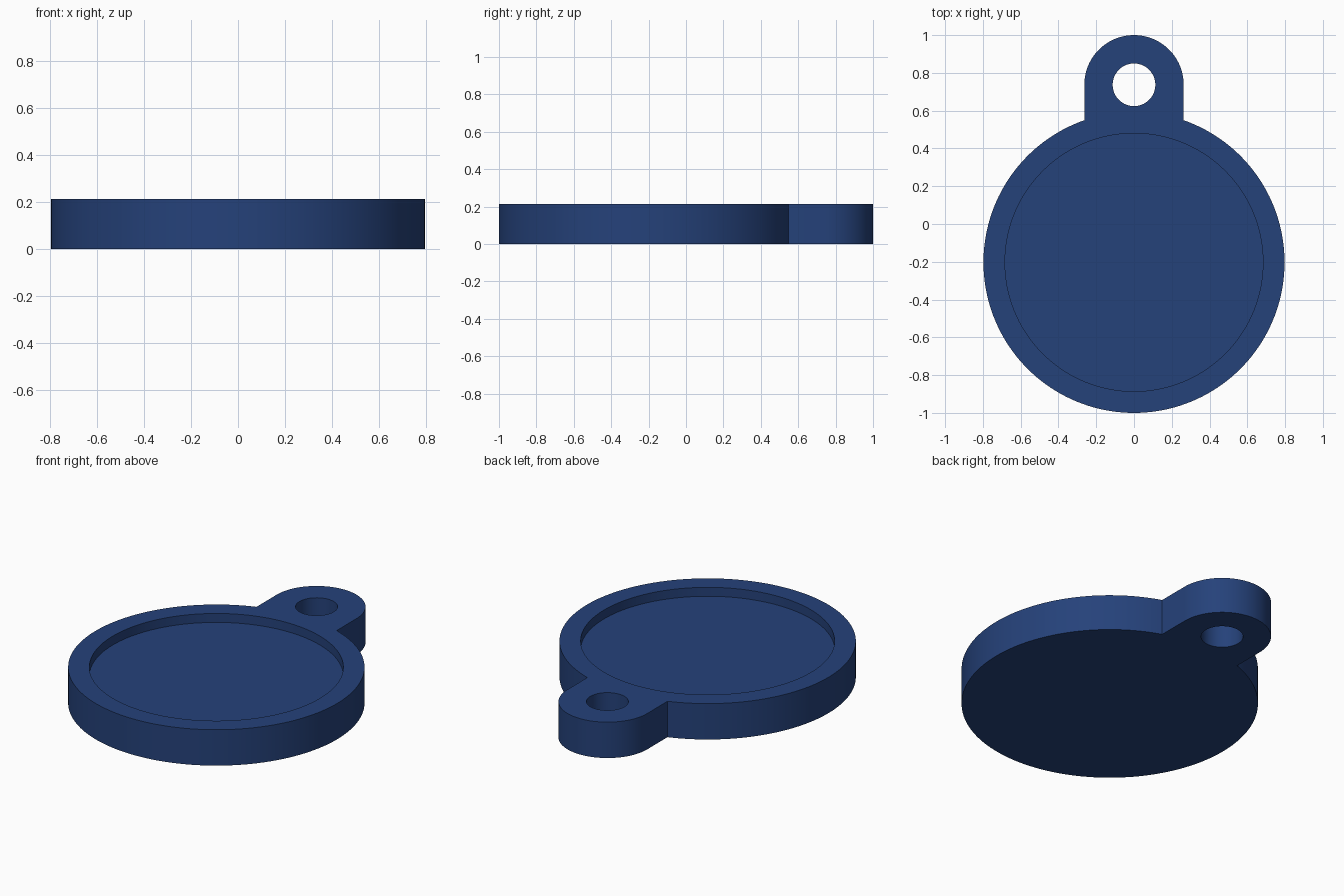
import bpy
import bmesh
import math

if "Cube" in bpy.data.objects:
    bpy.data.objects.remove(bpy.data.objects["Cube"])

HEIGHT = 0.213
FLOOR = 0.16                 # floor of the shallow recess
DISC_Y, DISC_R = -0.203, 0.797
RECESS_R = 0.683
TAB_Y, TAB_R = 0.737, 0.263
HOLE_R = 0.113

blue = bpy.data.materials.new("navy blue")
blue.diffuse_color = (0.0185, 0.054, 0.195, 1)
blue.use_nodes = True
blue.node_tree.nodes["Principled BSDF"].inputs["Base Color"].default_value = blue.diffuse_color


def arc(cy, r, start, end, n):
    """Points on an arc centred on x = 0, both ends included."""
    return [(r * math.cos(start + (end - start) * i / n),
             cy + r * math.sin(start + (end - start) * i / n)) for i in range(n + 1)]


def prism(name, outline, z0, z1):
    """Extrude a closed outline between two heights."""
    bm = bmesh.new()
    face = bm.faces.new([bm.verts.new((x, y, z0)) for x, y in outline])
    top = bmesh.ops.extrude_face_region(bm, geom=[face])["geom"]
    bmesh.ops.translate(bm, vec=(0, 0, z1 - z0),
                        verts=[v for v in top if isinstance(v, bmesh.types.BMVert)])
    bmesh.ops.recalc_face_normals(bm, faces=bm.faces)
    mesh = bpy.data.meshes.new(name)
    bm.to_mesh(mesh)
    bm.free()
    mesh.materials.append(blue)
    obj = bpy.data.objects.new(name, mesh)
    bpy.context.collection.objects.link(obj)
    return obj


def circle(cy, r, n):
    return arc(cy, r, 0, math.tau, n)[:-1]


# Tag body: large disc running into a round-ended tab with straight sides
join = math.acos(TAB_R / DISC_R)
outline = (arc(DISC_Y, DISC_R, math.pi - join, math.tau + join, 144)
           + arc(TAB_Y, TAB_R, 0, math.pi, 48))
body = prism("tag_body", outline, 0, HEIGHT)

# Round recess in the top and the ring hole through the tab
cutters = [prism("recess_cutter", circle(DISC_Y, RECESS_R, 144), FLOOR, HEIGHT + 0.1),
           prism("hole_cutter", circle(TAB_Y, HOLE_R, 64), -0.1, HEIGHT + 0.1)]
bpy.context.view_layer.objects.active = body
for cutter in cutters:
    cutter.hide_render = True
    mod = body.modifiers.new(cutter.name, 'BOOLEAN')
    mod.operation = 'DIFFERENCE'
    mod.solver = 'EXACT'
    mod.object = cutter
    bpy.ops.object.modifier_apply(modifier=mod.name)
    bpy.data.objects.remove(cutter)

# Smooth round walls with crisp edges
bpy.ops.object.select_all(action='DESELECT')
body.select_set(True)
bpy.ops.object.shade_smooth_by_angle(angle=math.radians(30))
